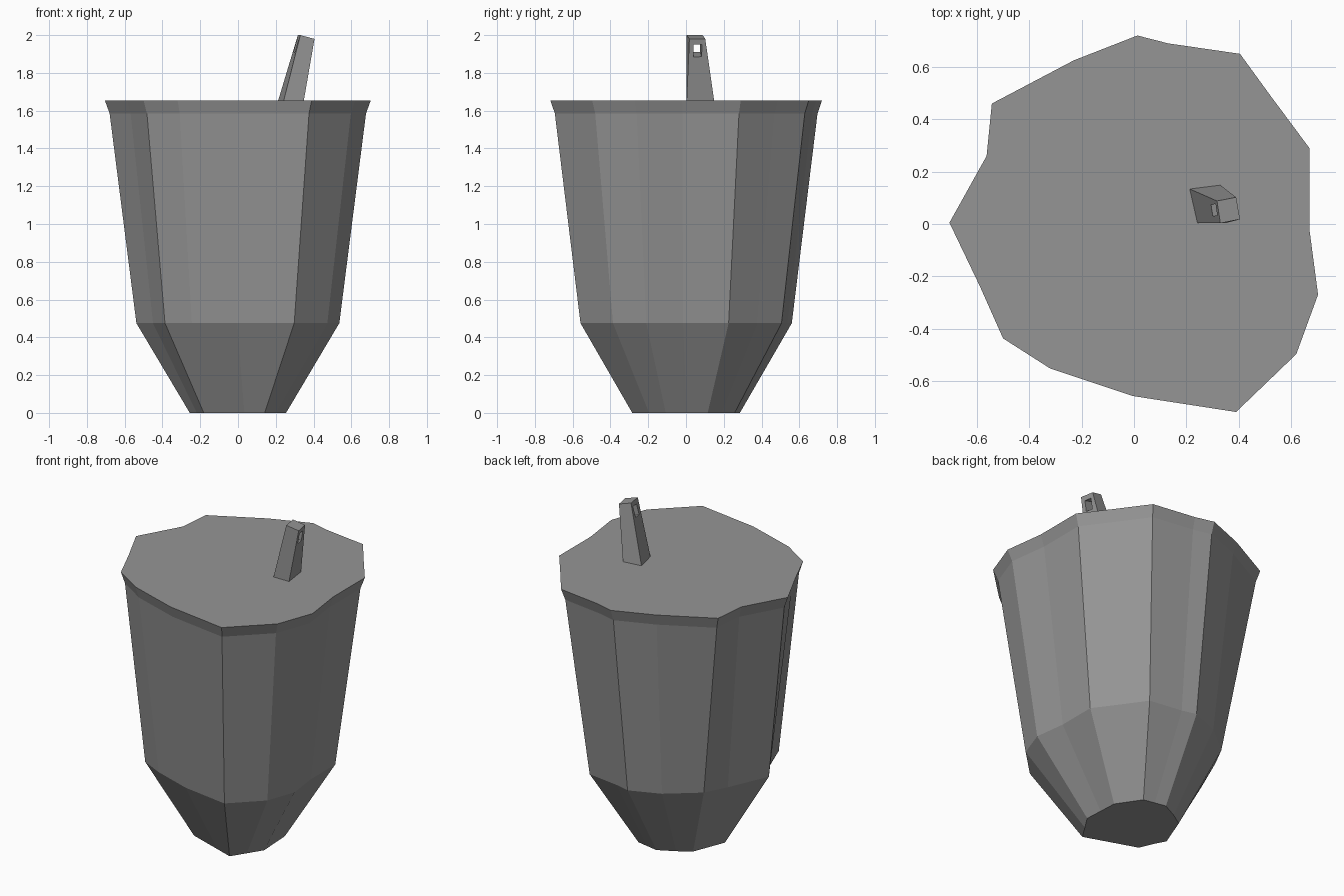
import bpy, math
from mathutils import Vector

if "Cube" in bpy.data.objects:
    bpy.data.objects.remove(bpy.data.objects["Cube"])

# Rim outline, counter-clockwise; True marks the eight corners that reach the base
OUTLINE = [(0.67, 0.29, True), (0.525, 0.485, False), (0.405, 0.65, True),
           (0.13, 0.69, False), (0.013, 0.72, True), (-0.23, 0.625, False),
           (-0.543, 0.46, True), (-0.563, 0.26, False), (-0.705, 0.005, True),
           (-0.59, -0.235, False), (-0.50, -0.437, True), (-0.32, -0.552, False),
           (-0.005, -0.657, False), (0.39, -0.718, True), (0.62, -0.497, False),
           (0.703, -0.27, True), (0.67, -0.02, False)]
# z, x scale, y scale of the rings above the base
RINGS = [(0.475, 0.763, 0.778), (1.585, 0.964, 0.967), (1.655, 1.0, 1.0)]
# small irregularities of the shoulder ring and the base, by outline index
SHOULDER_NUDGE = {6: (0.055, -0.02), 8: (0, -0.05), 10: (-0.005, -0.02)}
BASE_NUDGE = {6: (0.02, 0), 7: (0.01, -0.01), 8: (0, -0.02)}

grey = bpy.data.materials.new("dark_grey")
grey.diffuse_color = (0.3, 0.3, 0.3, 1)
grey.use_nodes = True
grey.node_tree.nodes["Principled BSDF"].inputs["Base Color"].default_value = grey.diffuse_color


def loft(name, rings):
    """Solid skin through a stack of equal-length rings, capped at both ends."""
    n = len(rings[0])
    verts = [v for r in rings for v in r]
    faces = [tuple(range(n))[::-1], tuple(range(len(verts) - n, len(verts)))]
    for k in range(len(rings) - 1):
        for i in range(n):
            j = (i + 1) % n
            faces.append((k * n + i, k * n + j, (k + 1) * n + j, (k + 1) * n + i))
    mesh = bpy.data.meshes.new(name)
    mesh.from_pydata(verts, [], faces)
    mesh.update()
    mesh.materials.append(grey)
    obj = bpy.data.objects.new(name, mesh)
    bpy.context.collection.objects.link(obj)
    return obj


def nudged(ring, nudge):
    return [(x + nudge.get(i, (0, 0))[0], y + nudge.get(i, (0, 0))[1], z)
            for i, (x, y, z) in enumerate(ring)]


def base_ring():
    """Octagonal base: in-between points sit on the straight edges of the corners."""
    n = len(OUTLINE)
    ring = []
    for i in range(n):
        a = b = 0
        while not OUTLINE[(i - a) % n][2]:
            a += 1
        while not OUTLINE[(i + b) % n][2]:
            b += 1
        p = Vector(OUTLINE[(i - a) % n][:2])
        q = Vector(OUTLINE[(i + b) % n][:2])
        v = p.lerp(q, a / (a + b) if a + b else 0)
        ring.append((v.x * 0.362, v.y * 0.396, 0))
    return nudged(ring, BASE_NUDGE)


# Faceted body with flared rim
rings = [base_ring()]
for z, sx, sy in RINGS:
    rings.append([(x * sx, y * sy, z) for x, y, _ in OUTLINE])
rings[1] = nudged(rings[1], SHOULDER_NUDGE)
loft("body", rings)

# Leaning, tapered stem
stem = loft("stem", [
    [(0.24, 0.003, 1.645), (0.347, 0.003, 1.645), (0.328, 0.15, 1.645), (0.21, 0.135, 1.645)],
    [(0.33, 0.003, 2.0), (0.405, 0.018, 1.98), (0.39, 0.102, 1.98), (0.317, 0.088, 2.0)]])

# Square hole through the stem
bpy.ops.mesh.primitive_cube_add(size=1, location=(0.35, 0.058, 1.929),
                                rotation=(0, math.radians(17), math.radians(6)))
cutter = bpy.context.object
cutter.name = "stem_hole_cutter"
cutter.scale = (0.4, 0.044, 0.066)
cutter.hide_render = True
mod = stem.modifiers.new("hole", 'BOOLEAN')
mod.operation = 'DIFFERENCE'
mod.solver = 'EXACT'
mod.object = cutter
bpy.context.view_layer.objects.active = stem
bpy.ops.object.modifier_apply(modifier=mod.name)
bpy.data.objects.remove(cutter)
